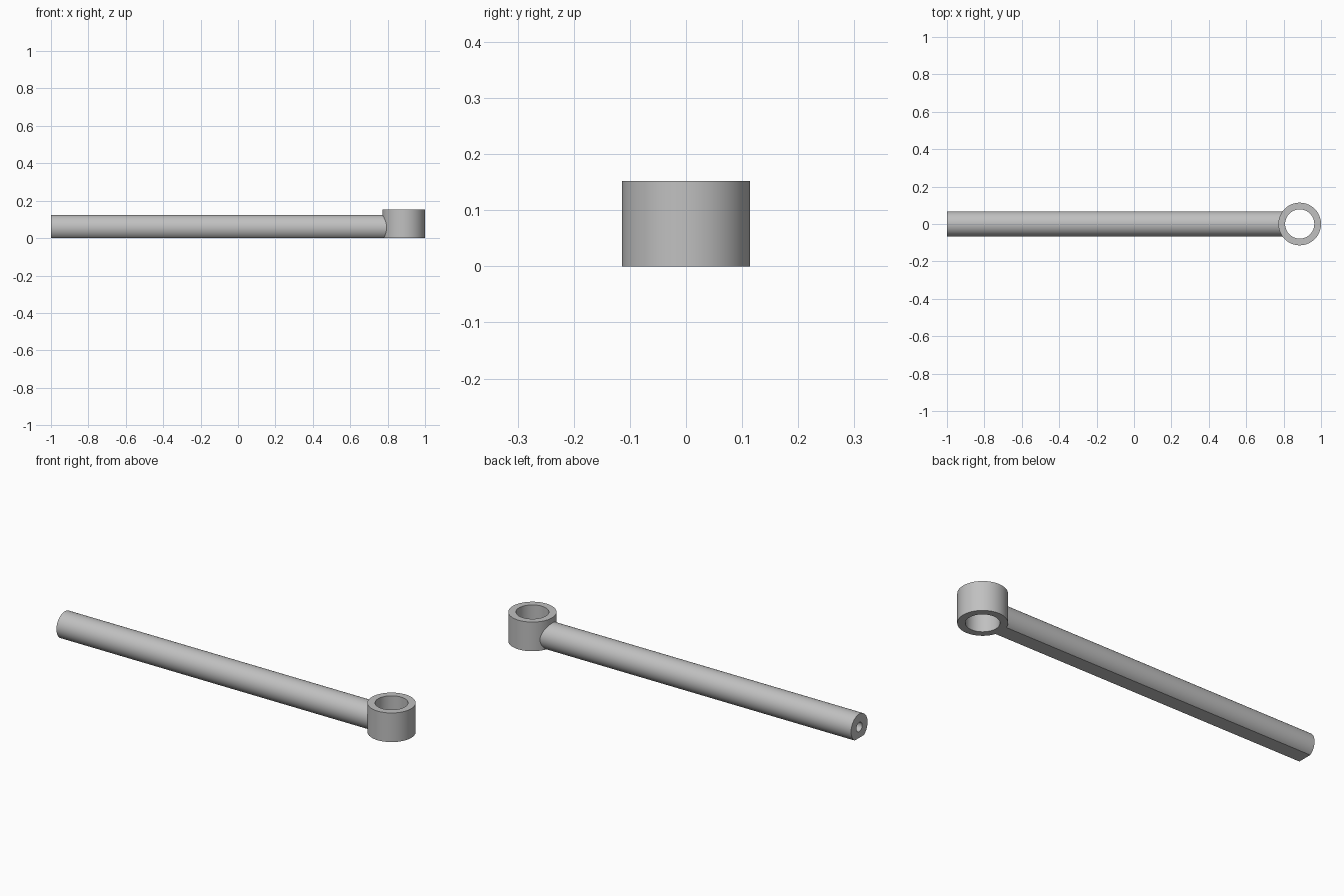
import bpy, bmesh
from math import sin, cos, pi, radians
from mathutils import Vector

SEGMENTS = 64

if "Cube" in bpy.data.objects:
    bpy.data.objects.remove(bpy.data.objects["Cube"])

grey = bpy.data.materials.new("plain grey")
grey.use_nodes = True
colour = (0.53, 0.53, 0.53, 1)
grey.diffuse_color = colour
grey.node_tree.nodes["Principled BSDF"].inputs["Base Color"].default_value = colour


def circle(radius, place):
    """One loop of points; place turns two circle coordinates into a position."""
    turns = [2 * pi * i / SEGMENTS for i in range(SEGMENTS)]
    return [place(radius * sin(a), radius * cos(a)) for a in turns]


def skin(name, loops, closed):
    """Join neighbouring loops with quads, then wrap around or cap both ends."""
    bm = bmesh.new()
    rows = [[bm.verts.new(p) for p in loop] for loop in loops]
    pairs = list(zip(rows, rows[1:]))
    if closed:
        pairs.append((rows[-1], rows[0]))
    for a, b in pairs:
        for i in range(SEGMENTS):
            j = (i + 1) % SEGMENTS
            bm.faces.new((a[i], a[j], b[j], b[i]))
    if not closed:
        bm.faces.new(rows[0])
        bm.faces.new(rows[-1])
    bmesh.ops.recalc_face_normals(bm, faces=bm.faces)
    mesh = bpy.data.meshes.new(name)
    bm.to_mesh(mesh)
    bm.free()
    mesh.materials.append(grey)
    obj = bpy.data.objects.new(name, mesh)
    bpy.context.collection.objects.link(obj)
    bpy.ops.object.select_all(action="DESELECT")
    obj.select_set(True)
    bpy.context.view_layer.objects.active = obj
    bpy.ops.object.shade_smooth_by_angle(angle=radians(25))
    return obj


# Rod: round bar with a flat underside and a blind bore in its free end
AXIS_Z = 0.0565


def rod_loop(radius, x):
    return circle(radius, lambda u, v: Vector((x, u, max(AXIS_Z + v, 0))))


skin("rod", [rod_loop(0.068, 0.80), rod_loop(0.068, -1),
             rod_loop(0.024, -1), rod_loop(0.024, -0.7)], closed=False)

# Eye: upright ring at the other end
EYE_X, EYE_TOP = 0.886, 0.152


def eye_loop(radius, z):
    return circle(radius, lambda u, v: Vector((EYE_X + u, v, z)))


skin("eye_ring", [eye_loop(0.114, 0), eye_loop(0.114, EYE_TOP),
                  eye_loop(0.078, EYE_TOP), eye_loop(0.078, 0)], closed=True)
